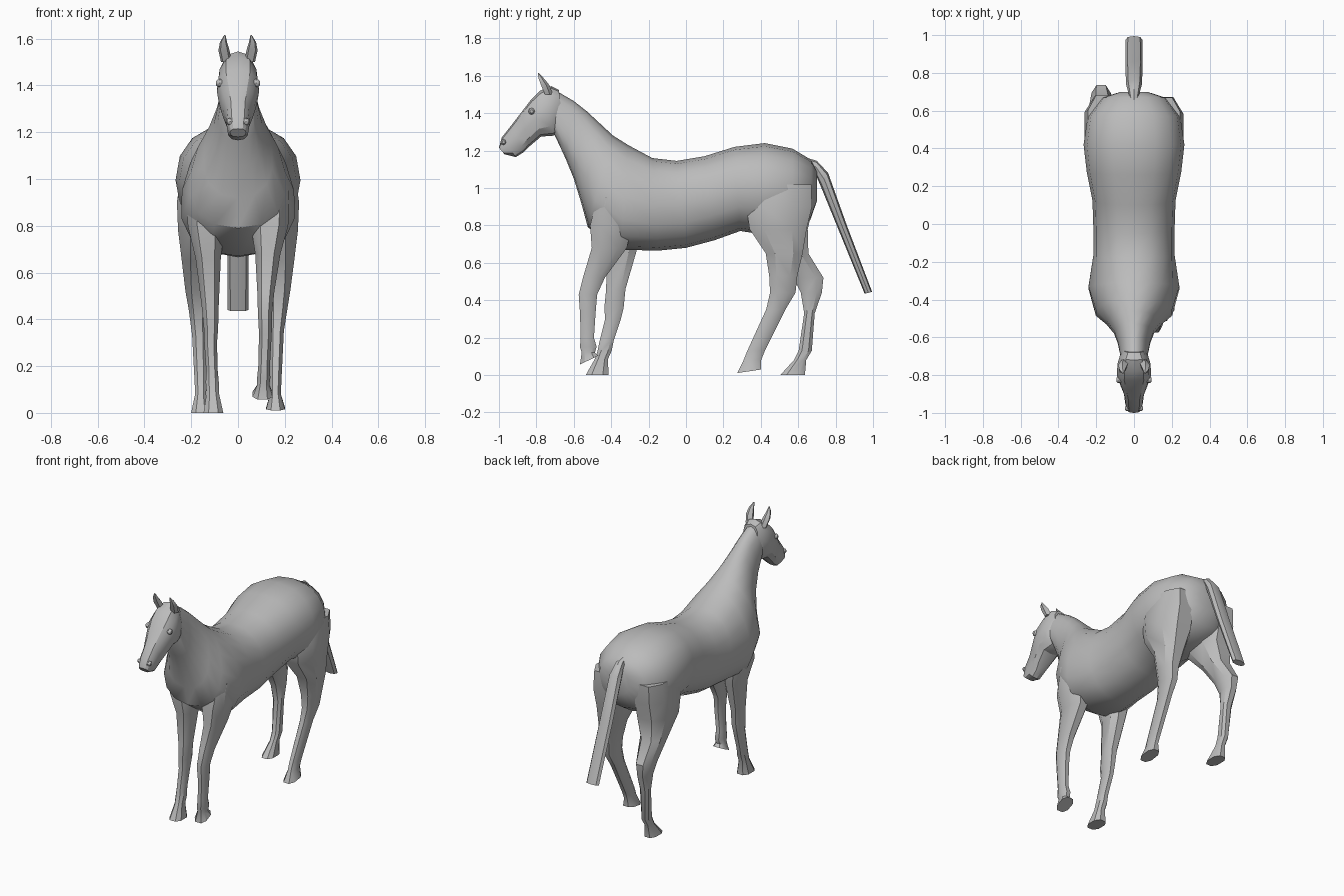
import bpy, bmesh, math
from mathutils import Vector

cube = bpy.data.objects.get("Cube")
if cube:
    bpy.data.objects.remove(cube, do_unlink=True)

grey = (0.5, 0.5, 0.5, 1)
coat = bpy.data.materials.new("grey coat")
coat.use_nodes = True
coat.diffuse_color = grey
coat.node_tree.nodes["Principled BSDF"].inputs["Base Color"].default_value = grey


def loft(name, rings, angle=35):
    """Skin a list of equal-length point rings and cap both ends."""
    bm = bmesh.new()
    rows = [[bm.verts.new(point) for point in ring] for ring in rings]
    count = len(rows[0])
    for near, far in zip(rows, rows[1:]):
        for i in range(count):
            j = (i + 1) % count
            bm.faces.new((near[i], near[j], far[j], far[i]))
    bm.faces.new(rows[0])
    bm.faces.new(rows[-1])
    bmesh.ops.recalc_face_normals(bm, faces=bm.faces)
    mesh = bpy.data.meshes.new(name)
    bm.to_mesh(mesh)
    bm.free()
    mesh.materials.append(coat)
    obj = bpy.data.objects.new(name, mesh)
    bpy.context.collection.objects.link(obj)
    bpy.ops.object.select_all(action="DESELECT")
    obj.select_set(True)
    bpy.context.view_layer.objects.active = obj
    bpy.ops.object.shade_smooth_by_angle(angle=math.radians(angle))


def unit_ring(sides, power, turn=0.0):
    """Cosine and sine pairs around a slightly squared circle."""
    for i in range(sides):
        angle = math.tau * (i + turn) / sides
        c, s = math.cos(angle), math.sin(angle)
        yield math.copysign(abs(c) ** power, c), math.copysign(abs(s) ** power, s)


def outline_loft(name, stations, sides, power, pinch=0.0, pinch_from=0.0, angle=35):
    """Loft between upper and lower outline points; narrow the top ahead of pinch_from."""
    rings = []
    for ytop, ztop, ybot, zbot, width in stations:
        top, bottom = Vector((0, ytop, ztop)), Vector((0, ybot, zbot))
        narrow = pinch if ytop < pinch_from else 0
        ring = []
        for c, s in unit_ring(sides, power):
            point = bottom.lerp(top, (s + 1) / 2)
            point.x = width * c * (1 - narrow * s)
            ring.append(point)
        rings.append(ring)
    loft(name, rings, angle)


def leg(name, side, spans, stations, sole_tilt=0.0):
    """Loft a leg from inner/outer limits and height/front/back stations."""
    rings = []
    for (inner, outer), (z, front, back) in zip(spans, stations):
        tilt = sole_tilt if z == stations[-1][0] else 0
        rings.append([Vector((side * (inner + outer + c * (outer - inner)) / 2,
                              (front + back + s * (back - front)) / 2, z + s * tilt))
                      for c, s in unit_ring(8, 0.8, 0.5)])
    loft(name, rings)


def bead(name, centre, size):
    """Small faceted swelling."""
    rings = []
    for k in range(1, 6):
        a = math.pi * k / 6
        rings.append([Vector(centre) + Vector((size * math.cos(a), size * math.sin(a) * c,
                                               size * math.sin(a) * s))
                      for c, s in unit_ring(8, 1)])
    loft(name, rings, 40)


# Trunk and neck, rump to poll: upper y z, lower y z, half width
outline_loft("body_and_neck", [
    (.7, 1.09, .7, .93, .07), (.67, 1.15, .665, .83, .17),
    (.57, 1.21, .57, .77, .245), (.42, 1.24, .42, .75, .267),
    (.26, 1.22, .29, .77, .25), (.1, 1.17, .15, .72, .22),
    (-.05, 1.145, 0, .68, .215), (-.18, 1.16, -.15, .665, .215),
    (-.31, 1.23, -.35, .67, .24), (-.39, 1.28, -.525, .79, .2),
    (-.46, 1.345, -.56, .92, .145), (-.53, 1.41, -.6, 1.05, .105),
    (-.6, 1.465, -.645, 1.16, .085), (-.72, 1.535, -.71, 1.3, .068),
], 16, 0.9, 0.2, -0.3, 40)

# Head, poll to lips
outline_loft("head", [
    (-.68, 1.525, -.66, 1.36, .055), (-.72, 1.545, -.675, 1.3, .075),
    (-.78, 1.52, -.705, 1.28, .088), (-.83, 1.47, -.775, 1.275, .09),
    (-.88, 1.405, -.84, 1.22, .07), (-.93, 1.34, -.87, 1.19, .053),
    (-.985, 1.27, -.91, 1.165, .047), (-1, 1.215, -.97, 1.18, .034),
], 12, 0.8, angle=30)

# Tail
outline_loft("tail", [
    (.62, 1.17, .64, 1.12, .012), (.7, 1.145, .69, 1.08, .03),
    (.76, 1.08, .72, 1.01, .042), (.86, .8, .81, .79, .046),
    (.995, .445, .955, .435, .045),
], 8, 0.9, angle=30)

# Front legs, the left one lifted
front_spans = [(.08, .22), (.05, .22), (.07, .185), (.08, .158), (.083, .148),
               (.088, .146), (.085, .138), (.08, .14), (.08, .136), (.06, .15)]
leg("front_leg_left", 1, front_spans, [
    (.95, -.48, -.28), (.8, -.52, -.28), (.68, -.51, -.31), (.52, -.555, -.43),
    (.43, -.577, -.472), (.34, -.57, -.48), (.2, -.565, -.49), (.15, -.57, -.475),
    (.12, -.56, -.485), (.08, -.57, -.465)], 0.025)
leg("front_leg_right", -1, front_spans, [
    (.95, -.45, -.24), (.8, -.47, -.24), (.66, -.43, -.26), (.46, -.43, -.32),
    (.36, -.44, -.33), (.3, -.435, -.345), (.18, -.465, -.385), (.13, -.475, -.395),
    (.085, -.49, -.415), (0, -.54, -.41)])

# Hind legs, the left one stepping forward
hind_spans = [(.07, .25), (.04, .268), (.04, .263), (.09, .245), (.12, .228),
              (.13, .213), (.133, .198), (.132, .187), (.135, .185), (.118, .203)]
leg("hind_leg_left", 1, hind_spans, [
    (1.02, .36, .68), (.9, .31, .685), (.78, .33, .655), (.65, .42, .63),
    (.53, .44, .6), (.44, .445, .59), (.35, .425, .535), (.13, .325, .425),
    (.08, .305, .405), (.02, .27, .405)], 0.01)
leg("hind_leg_right", -1, hind_spans, [
    (1.02, .36, .69), (.9, .33, .69), (.78, .36, .66), (.65, .48, .66),
    (.52, .57, .74), (.44, .61, .73), (.33, .63, .69), (.13, .6, .675),
    (.08, .575, .645), (0, .5, .64)])

# Ears, eyes and nostrils
for side, label in ((1, "left"), (-1, "right")):
    ear = []
    for y, z, x, radius in ((-.735, 1.5, .05, .024), (-.755, 1.55, .06, .025),
                            (-.775, 1.585, .062, .016), (-.79, 1.615, .056, .003)):
        ear.append([Vector((side * (x + radius * c), y + radius * s, z))
                    for c, s in unit_ring(5, 1, 0.25)])
    loft("ear_" + label, ear, 30)
    bead("eye_" + label, (side * .078, -.825, 1.41), 0.018)
    bead("nostril_" + label, (side * .034, -.975, 1.245), 0.016)
